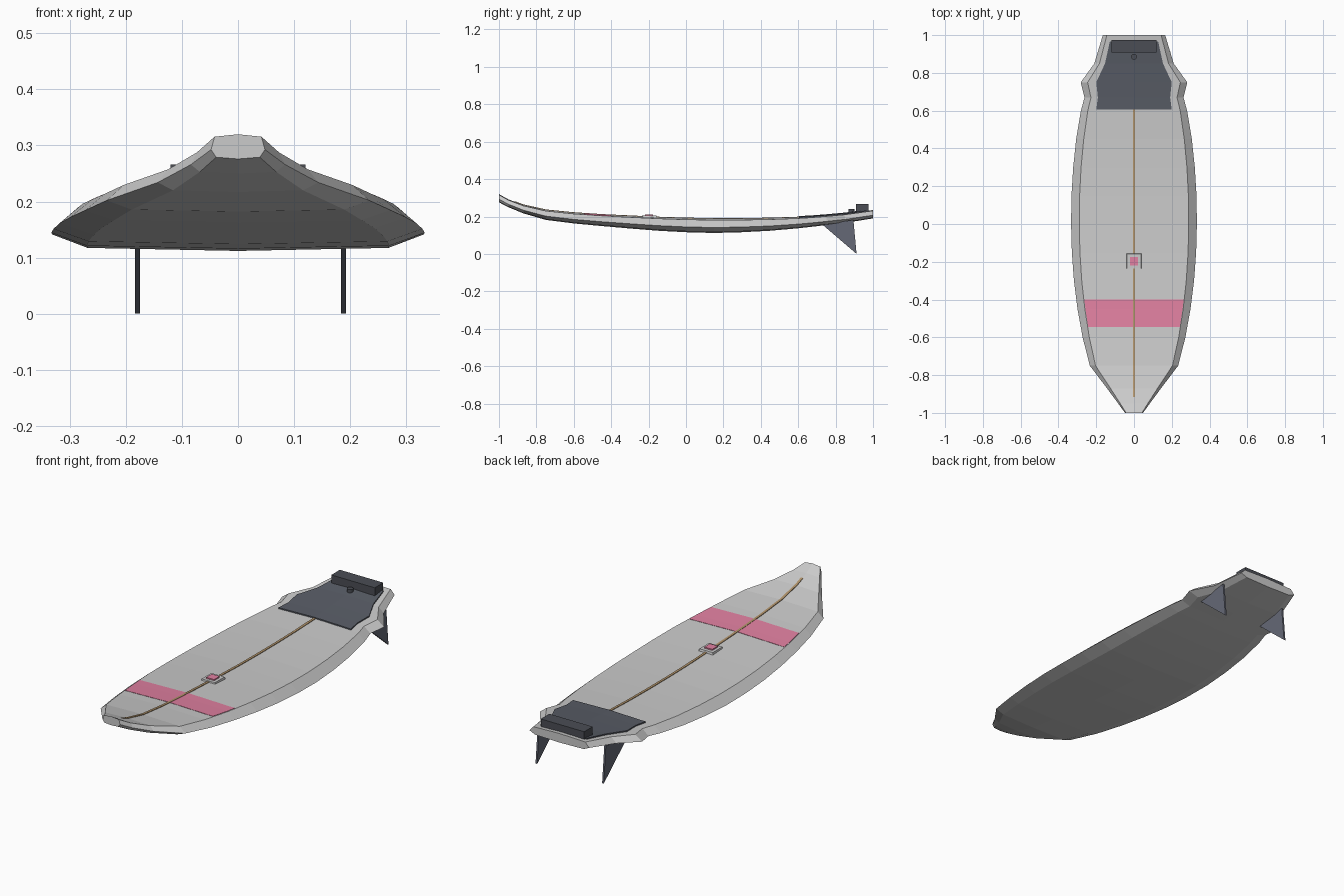
import bpy, bmesh, math

if "Cube" in bpy.data.objects:
    bpy.data.objects.remove(bpy.data.objects["Cube"])

# Stations: y, half width, deck centre z, bottom centre z
ST = [(-1, .048, .320, .276), (-.95, .084, .292, .250), (-.87, .143, .262, .217), (-.75, .234, .235, .182),
      (-.6, .272, .220, .163), (-.45, .299, .210, .149), (-.3, .318, .203, .136), (-.15, .329, .196, .124),
      (0, .333, .191, .116), (.15, .331, .189, .112), (.3, .322, .189, .116), (.45, .306, .191, .124),
      (.6, .281, .196, .137), (.67, .262, .200, .145), (.75, .282, .206, .154), (.85, .210, .215, .166),
      (1, .165, .235, .190)]


def mat(name, rgb):
    m = bpy.data.materials.new(name)
    m.diffuse_color = (*rgb, 1)
    m.use_nodes = True
    m.node_tree.nodes["Principled BSDF"].inputs["Base Color"].default_value = m.diffuse_color
    return m


PINK = mat("pink", (.76, .22, .36))
WOOD = mat("wood", (.45, .30, .15))
DARK = mat("charcoal", (.10, .11, .135))
BLACK = mat("dark_grey", (.07, .075, .09))
FIN = mat("fin_grey", (.13, .14, .18))
WHITE = mat("white", (.85, .85, .83))


def make(name, verts, faces, material=None):
    me = bpy.data.meshes.new(name)
    me.from_pydata(verts, [], faces)
    bm = bmesh.new()
    bm.from_mesh(me)
    bmesh.ops.recalc_face_normals(bm, faces=bm.faces)
    bm.to_mesh(me)
    bm.free()
    ob = bpy.data.objects.new(name, me)
    bpy.context.collection.objects.link(ob)
    if material:
        me.materials.append(material)
    return ob


def loft(name, rings, material=None):
    n = len(rings[0])
    faces = [(k * n + i, k * n + (i + 1) % n, (k + 1) * n + (i + 1) % n, (k + 1) * n + i)
             for k in range(len(rings) - 1) for i in range(n)]
    faces += [tuple(range(n)), tuple((len(rings) - 1) * n + i for i in range(n))]
    return make(name, [v for r in rings for v in r], faces, material)


def station(y):
    for a, b in zip(ST, ST[1:]):
        if y <= b[0]:
            t = (y - a[0]) / (b[0] - a[0])
            return [p + (q - p) * t for p, q in zip(a[1:], b[1:])]


def deck_z(x, y):
    w, top, bot = station(y)
    return top - .1 * (top - bot) * abs(x) / (.87 * w)


def deck_strip(name, y0, y1, half, lift, material):
    """Thin sheet that follows the deck; half(y) gives its half width."""
    ys = [y0] + [s[0] for s in ST if y0 < s[0] < y1] + [y1]
    rings = []
    for y in ys:
        w = half(y)
        xs = (-w, 0, w)
        rings.append([(x, y, deck_z(x, y) + lift) for x in xs]
                     + [(x, y, deck_z(x, y) - .004) for x in reversed(xs)])
    return loft(name, rings, material)


def box(name, lo, hi, material, taper=1):
    cx, cy = (lo[0] + hi[0]) / 2, (lo[1] + hi[1]) / 2
    rings = []
    for z, s in ((lo[2], 1), (hi[2], taper)):
        rings.append([(cx + (x - cx) * s, cy + (y - cy) * s, z) for x, y in
                      ((lo[0], lo[1]), (hi[0], lo[1]), (hi[0], hi[1]), (lo[0], hi[1]))])
    return loft(name, rings, material)


# Board: eight-sided section with a sharp rail
rings = []
for y, w, top, bot in ST:
    t = top - bot
    right = [(.87 * w, top - .1 * t), (w, bot + .38 * t), (.81 * w, bot + .07 * t)]
    sec = [(0, top)] + right + [(0, bot)] + [(-x, z) for x, z in reversed(right)]
    rings.append([(x, y, z) for x, z in sec])
loft("board", rings)

# Deck inlays
deck_strip("stringer", -.915, .62, lambda y: .006, .003, WOOD)
deck_strip("nose_band", -.545, -.4, lambda y: .86 * station(y)[0], .0015, PINK)
deck_strip("tail_pad", .605, .965, lambda y: min(.2, .73 * station(y)[0]), .006, DARK)

# Kick bar and leash plug on the tail pad
box("kick_bar", (-.12, .908, .226), (.12, .975, .266), BLACK)
bpy.ops.mesh.primitive_cylinder_add(vertices=12, radius=.015, depth=.024, location=(0, .885, .228))
plug = bpy.context.object
plug.name = "leash_plug"
plug.data.materials.append(BLACK)

# Small mount on the deck
box("mount_base", (-.04, -.238, .192), (.04, -.155, .206), WHITE, .92)
box("mount_button", (-.022, -.22, .204), (.022, -.176, .212), PINK)

# Two flat triangular fins
for side, x in (("left", -.1795), ("right", .1885)):
    rings = [[(x + dx, .73, .156), (x + dx, .895, .182), (x + dx, .912, 0)] for dx in (-.0045, .0045)]
    loft(side + "_fin", rings, FIN)
